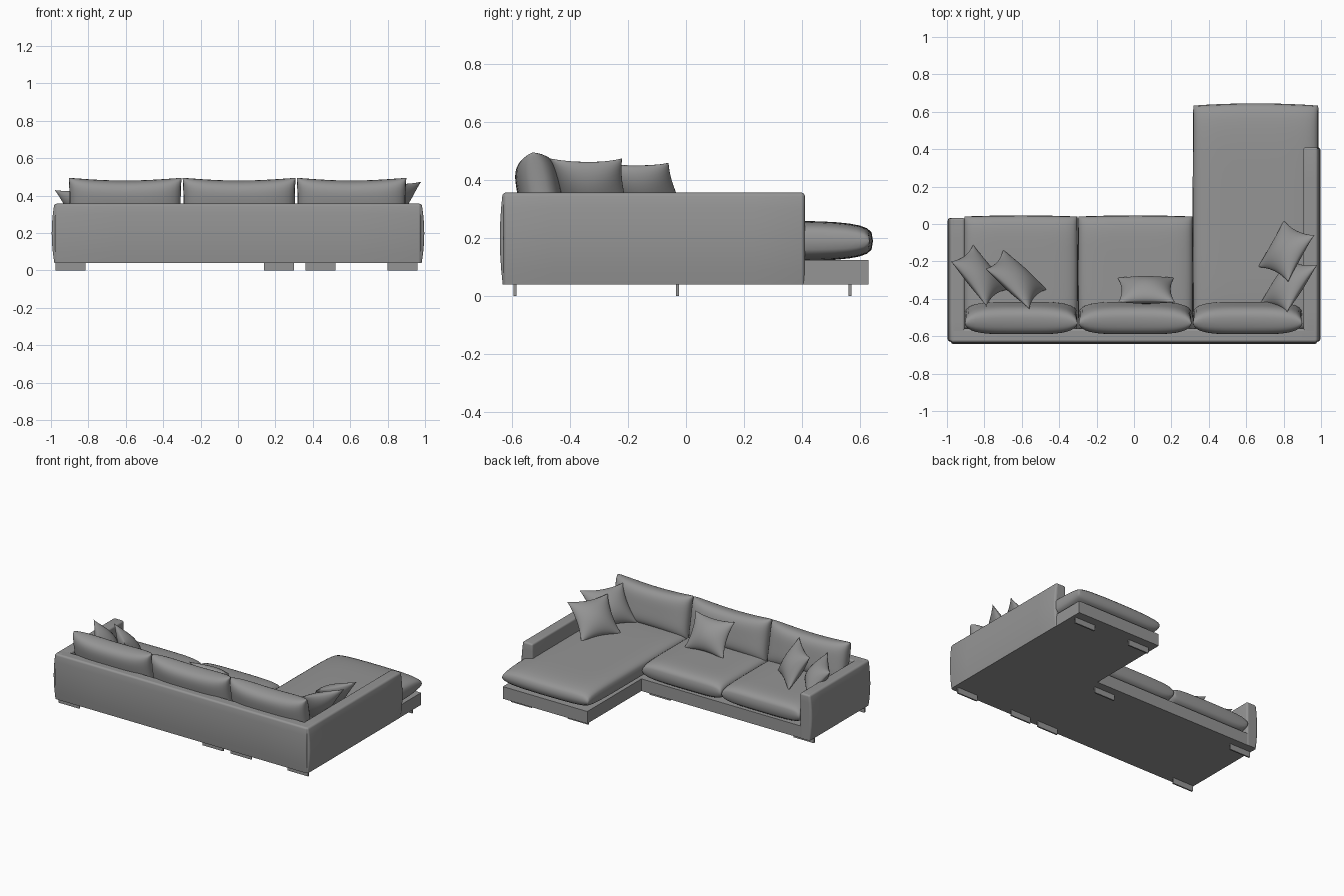
import bpy, bmesh, math
from mathutils import Vector

old = bpy.data.objects.get("Cube")
if old:
    bpy.data.objects.remove(old, do_unlink=True)

fabric = bpy.data.materials.new("grey_fabric")
fabric.use_nodes = True
grey = (0.3, 0.3, 0.3, 1)
fabric.diffuse_color = grey
fabric.node_tree.nodes["Principled BSDF"].inputs["Base Color"].default_value = grey


def finish(name, bm, angle=40):
    bmesh.ops.recalc_face_normals(bm, faces=bm.faces)
    mesh = bpy.data.meshes.new(name)
    bm.to_mesh(mesh)
    bm.free()
    mesh.materials.append(fabric)
    obj = bpy.data.objects.new(name, mesh)
    bpy.context.collection.objects.link(obj)
    bpy.ops.object.select_all(action='DESELECT')
    obj.select_set(True)
    bpy.context.view_layer.objects.active = obj
    bpy.ops.object.shade_smooth_by_angle(angle=math.radians(angle))
    return obj


def box(name, lo, hi, radius=0, bulge=(0, 0)):
    """Box with softened upper edges whose outer side swells by bulge."""
    lo, hi = Vector(lo), Vector(hi)
    mid, size = (lo + hi) / 2, hi - lo
    bm = bmesh.new()
    bmesh.ops.create_cube(bm, size=1)
    for v in bm.verts:
        v.co = mid + v.co * size
    if radius:
        bmesh.ops.subdivide_edges(bm, edges=bm.edges[:], cuts=5, use_grid_fill=True)
        soft = [e for e in bm.edges if e.calc_face_angle(0) > 1
                and max(v.co.z for v in e.verts) > lo.z + 0.001]
        bmesh.ops.bevel(bm, geom=soft, offset=radius, segments=4,
                        profile=0.5, affect='EDGES', clamp_overlap=True)
    for v in bm.verts:
        w = (v.co.z - mid.z) / size.z * 2
        for axis, amount in enumerate(bulge):
            side = (v.co[axis] - mid[axis]) / size[axis] * 2
            if amount * side > 0:
                v.co[axis] += amount * abs(side) * (1 - w * w)
    return finish(name, bm)


def cushion(name, corner, right, up, thick, pinch=(0.1, 0.1), full=2, power=0.6, n=20):
    """Stuffed cushion spanning corner, right corner and upper corner."""
    corner, right, up = Vector(corner), Vector(right), Vector(up)
    a, b = (right - corner) / 2, (up - corner) / 2
    centre, normal = corner + a + b, a.cross(b).normalized()
    bm = bmesh.new()
    steps = [math.sin(math.pi * (i / n - 0.5)) for i in range(n + 1)]
    for side in (-1, 1):
        rows = []
        for u in steps:
            row = []
            for v in steps:
                puff = max(0, (1 - abs(u) ** full) * (1 - abs(v) ** full)) ** power
                p = (centre + a * u * (1 - pinch[0] * (1 - v * v))
                     + b * v * (1 - pinch[1] * (1 - u * u))
                     + normal * side * puff * thick / 2)
                row.append(bm.verts.new(p))
            rows.append(row)
        for r, s in zip(rows, rows[1:]):
            for j in range(n):
                bm.faces.new((r[j], r[j + 1], s[j + 1], s[j]))
    bmesh.ops.remove_doubles(bm, verts=bm.verts, dist=0.0002)
    return finish(name, bm, 75)


# Frame: plinth, back and arms
box("sofa_base", (-0.975, -0.62, 0.04), (0.975, 0.03, 0.125))
box("chaise_base", (0.325, -0.1, 0.04), (0.98, 0.63, 0.125))
box("back_frame", (-0.978, -0.632, 0.04), (0.978, -0.56, 0.357), 0.025, (0, -0.01))
box("right_arm", (-0.982, -0.63, 0.04), (-0.905, 0.032, 0.357), 0.022, (-0.014, 0))
box("left_arm", (0.905, -0.63, 0.04), (0.982, 0.41, 0.357), 0.022, (0.014, 0))

# Thin plate feet
for i, (x, y) in enumerate([(-0.895, -0.59), (0.22, -0.59), (0.44, -0.59), (0.88, -0.59),
                            (-0.895, -0.03), (0.22, -0.03), (0.44, 0.565), (0.88, 0.565)]):
    box(f"foot_{i + 1}", (x - 0.08, y - 0.005, 0), (x + 0.08, y + 0.005, 0.042))

# Seat cushions, with the long one on the chaise
for name, x0, x1, y0, y1 in (("right_seat_cushion", -0.907, -0.303, -0.56, 0.04),
                             ("middle_seat_cushion", -0.297, 0.313, -0.56, 0.04),
                             ("chaise_cushion", 0.317, 0.985, -0.56, 0.633)):
    cushion(name, (x0, y0, 0.19), (x1, y0, 0.19), (x0, y1, 0.19), 0.14,
            (-0.01, -0.02), 6, 0.28, 24)

# Leaning back cushions
for name, x0, x1 in (("right_back_cushion", -0.905, -0.302),
                     ("middle_back_cushion", -0.296, 0.308),
                     ("left_back_cushion", 0.314, 0.9)):
    cushion(name, (x0, -0.475, 0.21), (x1, -0.475, 0.21), (x0, -0.53, 0.495), 0.155,
            (0.015, 0.12), 4, 0.38)

# Throw pillows: lower corner, other lower corner, upper corner
for name, c, r, u in (
        ("chaise_front_pillow", (0.8, 0.02, 0.25), (0.66, -0.23, 0.25), (0.965, -0.06, 0.46)),
        ("chaise_rear_pillow", (0.83, -0.18, 0.25), (0.67, -0.43, 0.25), (0.98, -0.22, 0.475)),
        ("middle_pillow", (0.215, -0.285, 0.25), (-0.09, -0.285, 0.25), (0.22, -0.42, 0.46)),
        ("arm_pillow", (-0.67, -0.35, 0.25), (-0.86, -0.11, 0.25), (-0.79, -0.44, 0.43)),
        ("inner_pillow", (-0.465, -0.35, 0.25), (-0.7, -0.135, 0.25), (-0.56, -0.455, 0.47))):
    cushion(name, c, r, u, 0.12, (0.14, 0.14))
